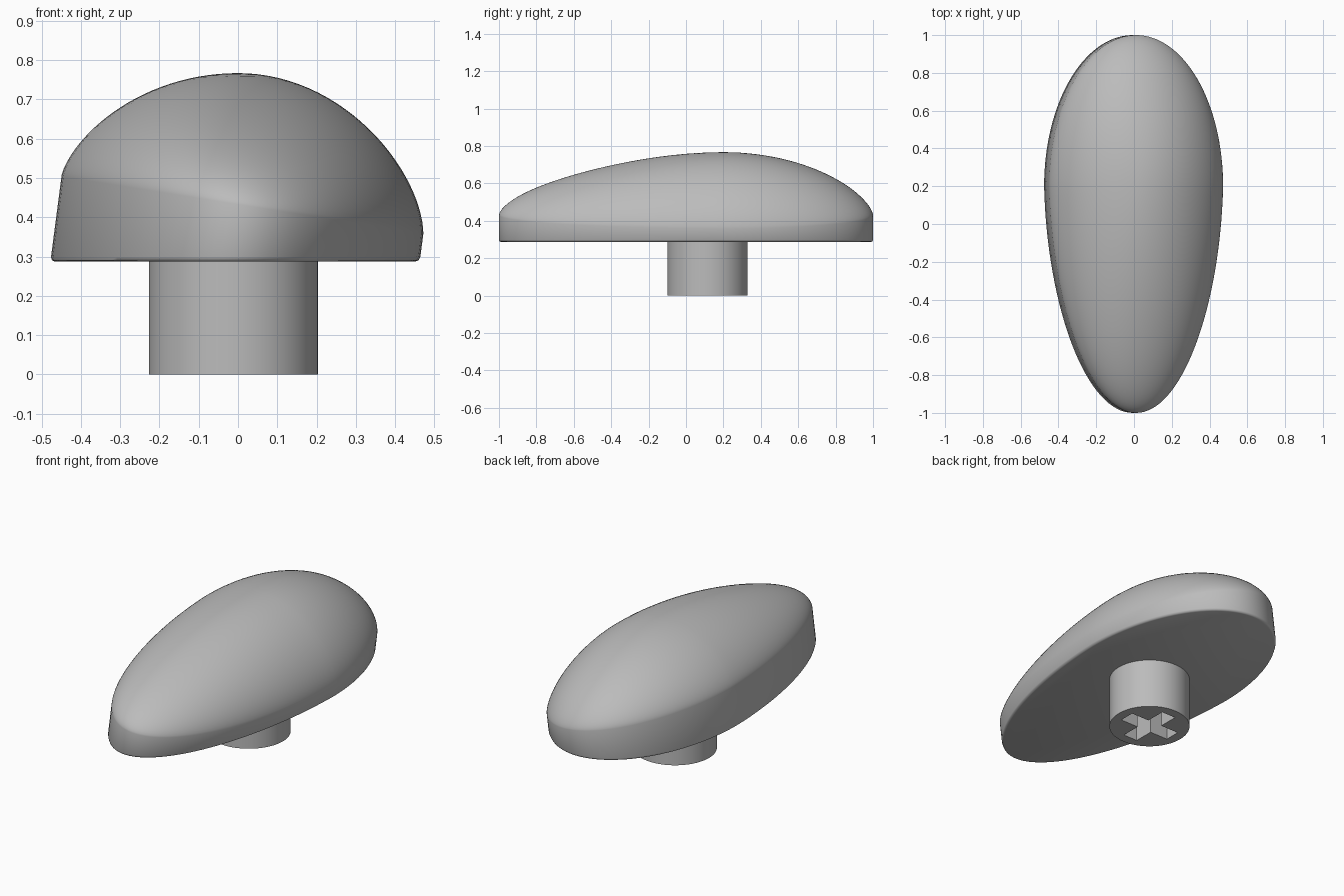
import bpy, bmesh, math

cube = bpy.data.objects.get("Cube")
if cube:
    bpy.data.objects.remove(cube, do_unlink=True)

grey = bpy.data.materials.new("plain_grey")
grey.use_nodes = True
COLOUR = (0.5, 0.5, 0.5, 1)
grey.diffuse_color = COLOUR
grey.node_tree.nodes["Principled BSDF"].inputs["Base Color"].default_value = COLOUR

SEGMENTS, RINGS = 128, 28
BASE_Z, CREASE_Z, RISE = 0.287, 0.43, 0.337
CENTRE_Y, LEAN, TILT = 0.2, 0.13, 0.155


def make_object(name, bm):
    bmesh.ops.recalc_face_normals(bm, faces=bm.faces)
    mesh = bpy.data.meshes.new(name)
    bm.to_mesh(mesh)
    bm.free()
    mesh.materials.append(grey)
    obj = bpy.data.objects.new(name, mesh)
    bpy.context.collection.objects.link(obj)
    return obj


def smooth(obj, degrees):
    bpy.ops.object.select_all(action='DESELECT')
    obj.select_set(True)
    bpy.context.view_layer.objects.active = obj
    bpy.ops.object.shade_smooth_by_angle(angle=math.radians(degrees))


def egg(t, inset=0):
    """Egg outline, blunt at the back and narrow at the front."""
    c, s = math.cos(t), math.sin(t)
    pinch = 1 + 0.06 * min(s, 0)
    length = 0.8 if s > 0 else 1.2
    return (0.47 - inset) * c * pinch - 0.0075, CENTRE_Y + (length - inset) * s


def wall_point(t, z, inset=0):
    x, y = egg(t, inset)
    return x + LEAN * (z - BASE_Z), y, z


def crease_point(t):
    x = egg(t)[0]
    return wall_point(t, CREASE_Z - TILT * x)


def dome_point(t, s):
    """Point on the domed top, s running from 1 at the crease to 0 at the apex."""
    ex, ey, ez = crease_point(t)
    c2, s2 = math.cos(t) ** 2, math.sin(t) ** 2
    side = 0.55 if math.cos(t) > 0 else 0.75
    end = 0.68 if math.sin(t) > 0 else 0.66 + 0.35 * (1 - s)
    power = side * c2 + end * s2
    z = CREASE_Z + (ez - CREASE_Z) * s * s + RISE * max(0, 1 - s * s) ** power
    return ex * s, CENTRE_Y + (ey - CENTRE_Y) * s, z


# Cap: rounded lower rim, leaning wall and dome
bm = bmesh.new()
angles = [2 * math.pi * i / SEGMENTS for i in range(SEGMENTS)]
loops = []
for inset, lift in ((0.012, 0), (0.0035, 0.0035), (0, 0.012)):
    loops.append([bm.verts.new(wall_point(t, BASE_Z + lift, inset)) for t in angles])
loops.append([bm.verts.new(crease_point(t)) for t in angles])
for r in range(1, RINGS):
    s = math.cos(0.5 * math.pi * r / RINGS)
    loops.append([bm.verts.new(dome_point(t, s)) for t in angles])
for low, high in zip(loops, loops[1:]):
    for i in range(SEGMENTS):
        j = (i + 1) % SEGMENTS
        bm.faces.new((low[i], low[j], high[j], high[i]))
apex = bm.verts.new((0, CENTRE_Y, CREASE_Z + RISE))
for i in range(SEGMENTS):
    bm.faces.new((loops[-1][i], loops[-1][(i + 1) % SEGMENTS], apex))
bm.faces.new(loops[0])
cap = make_object("cap", bm)
smooth(cap, 50)


# Stem with a cross-shaped socket in its underside
def prism(name, outline, z0, z1):
    bm = bmesh.new()
    face = bm.faces.new([bm.verts.new((x - 0.012, y + 0.115, z0)) for x, y in outline])
    top = bmesh.ops.extrude_face_region(bm, geom=[face])["geom"]
    verts = [v for v in top if isinstance(v, bmesh.types.BMVert)]
    bmesh.ops.translate(bm, verts=verts, vec=(0, 0, z1 - z0))
    return make_object(name, bm)


stem = prism("stem", [(0.215 * math.cos(t), 0.215 * math.sin(t)) for t in angles], 0, 0.295)
L, W = 0.16, 0.045
quarter = [(L, -W), (L, W), (W, W)]
cross = []
for k in range(4):
    c, s = round(math.cos(k * math.pi / 2)), round(math.sin(k * math.pi / 2))
    cross += [(x * c - y * s, x * s + y * c) for x, y in quarter]
cutter = prism("socket_cutter", cross, -0.05, 0.25)
cutter.hide_render = True

cut = stem.modifiers.new("socket", 'BOOLEAN')
cut.operation = 'DIFFERENCE'
cut.solver = 'EXACT'
cut.object = cutter
bpy.ops.object.select_all(action='DESELECT')
stem.select_set(True)
bpy.context.view_layer.objects.active = stem
bpy.ops.object.modifier_apply(modifier=cut.name)
bpy.data.objects.remove(cutter, do_unlink=True)
smooth(stem, 40)
